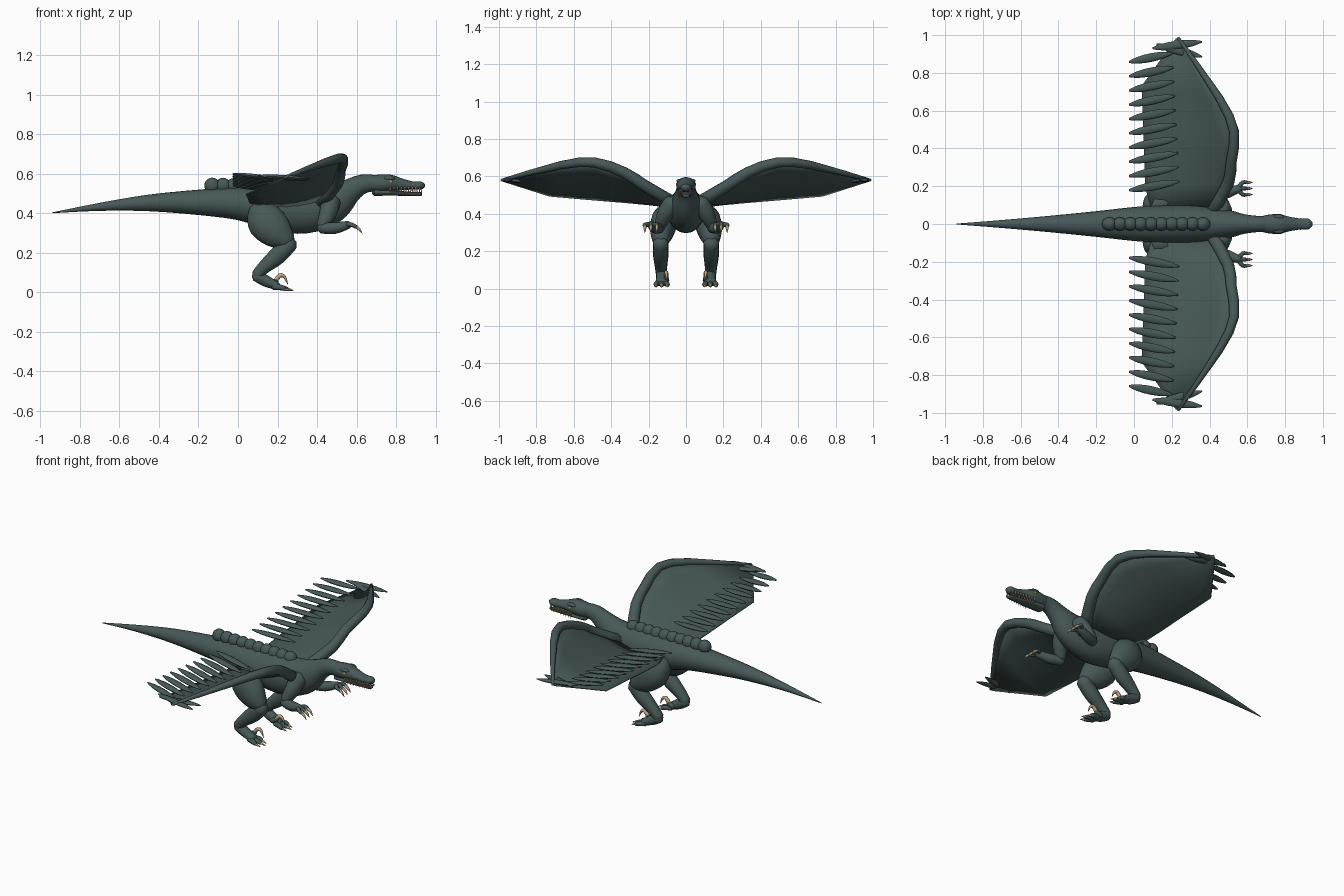
import bpy, bmesh, math
from mathutils import Vector

old = bpy.data.objects.get("Cube")
if old:
    bpy.data.objects.remove(old)


def material(name, rgb):
    m = bpy.data.materials.new(name)
    m.use_nodes = True
    m.diffuse_color = (*rgb, 1)
    m.node_tree.nodes["Principled BSDF"].inputs["Base Color"].default_value = (*rgb, 1)
    return m


HIDE = material("slate green hide", (.063, .1, .097))
BONE = material("tan claw", (.5, .36, .22))
EYE = material("amber eye", (.4, .25, .08))


def finish(name, bm, mat, angle=50):
    bmesh.ops.recalc_face_normals(bm, faces=bm.faces)
    mesh = bpy.data.meshes.new(name)
    bm.to_mesh(mesh)
    bm.free()
    mesh.materials.append(mat)
    ob = bpy.data.objects.new(name, mesh)
    bpy.context.collection.objects.link(ob)
    bpy.ops.object.select_all(action="DESELECT")
    ob.select_set(True)
    bpy.context.view_layer.objects.active = ob
    bpy.ops.object.shade_smooth_by_angle(angle=math.radians(angle))
    return ob


def smooth_path(pts, steps):
    """Catmull-Rom interpolation of (x, y, z, width, height) rows."""
    rows = [pts[0]] + list(pts) + [pts[-1]]
    out = []
    for i in range(1, len(rows) - 2):
        for s in range(steps):
            t = s / steps
            out.append([b + t / 2 * (c - a + t * (2*a - 5*b + 4*c - d + t * (3*(b - c) + d - a)))
                        for a, b, c, d in zip(*rows[i - 1:i + 3])])
    return out + [list(pts[-1])]


def loft(name, pts, mat=HIDE, ref=(0, 1, 0), sides=14, steps=3):
    """Elliptical tube through the rows; width lies along ref. Ends are rounded."""
    rows = smooth_path([p if len(p) == 5 else (*p, p[-1]) for p in pts], steps)
    centres = [Vector(r[:3]) for r in rows]
    rings = []
    bm = bmesh.new()

    def ring(c, t, w, h):
        a = Vector(ref)
        a = (a - t * a.dot(t)).normalized()
        b = t.cross(a)
        rings.append([bm.verts.new(c + a * math.cos(k) * w + b * math.sin(k) * h)
                      for k in (math.tau * j / sides for j in range(sides))])

    last = len(rows) - 1
    for i, (c, r) in enumerate(zip(centres, rows)):
        t = (centres[min(i + 1, last)] - centres[max(i - 1, 0)]).normalized()
        w, h = max(r[3], .001), max(r[4], .001)
        bulge = min(w, h) * .6
        if i == 0:
            ring(c - t * bulge, t, w * .45, h * .45)
        ring(c, t, w, h)
        if i == last:
            ring(c + t * bulge, t, w * .45, h * .45)
    for p, q in zip(rings, rings[1:]):
        for j in range(sides):
            k = (j + 1) % sides
            bm.faces.new((p[j], p[k], q[k], q[j]))
    bm.faces.new(rings[0])
    bm.faces.new(rings[-1])
    return finish(name, bm, mat)


def ball(name, centre, size, mat=HIDE):
    bm = bmesh.new()
    bmesh.ops.create_uvsphere(bm, u_segments=16, v_segments=10, radius=1)
    bmesh.ops.scale(bm, vec=size, verts=bm.verts)
    bmesh.ops.translate(bm, vec=centre, verts=bm.verts)
    return finish(name, bm, mat)


def central(name, rows):
    return loft(name, [(x, 0, z, w, h) for x, z, w, h in rows], sides=20)


# Tail, trunk and neck in one sweep
central("body", [(-.94, .402, .002, .002), (-.7, .432, .021, .02), (-.45, .452, .043, .042),
                 (-.2, .455, .068, .064), (0, .45, .09, .084), (.15, .43, .1, .106),
                 (.3, .418, .1, .122), (.42, .43, .09, .112), (.5, .465, .075, .093),
                 (.57, .515, .055, .062), (.63, .547, .045, .049), (.7, .553, .04, .04)])

# Head and jaws
central("skull", [(.66, .55, .036, .036), (.71, .55, .049, .045), (.77, .553, .052, .042),
                  (.82, .547, .039, .031), (.88, .54, .029, .021), (.92, .54, .029, .021),
                  (.935, .54, .02, .016)])
central("lower_jaw", [(.69, .507, .036, .02), (.77, .504, .036, .015),
                      (.86, .498, .025, .011), (.925, .497, .02, .01)])

# Row of rounded plates along the back
for i in range(10):
    ball("back_plate", (-.13 + i * .055, 0, .54 - .001 * i), (.04, .036, .04))


def wing(s):
    lead = [(.42, .07, .46), (.5, .22, .55), (.515, .33, .62), (.53, .49, .675),
            (.45, .67, .66), (.235, .985, .58)]
    rear = [(.1, .06, .45), (.06, .19, .45), (.055, .32, .46), (.05, .5, .475),
            (.04, .73, .495), (.22, .98, .575)]
    # Leading arm of the wing
    radii = (.035, .032, .03, .027, .022, .008)
    loft("wing_arm", [(x, y * s, z, r) for (x, y, z), r in zip(lead, radii)],
         ref=(0, 0, 1), sides=10, steps=2)
    # Sagging membrane between arm and trailing edge
    bm = bmesh.new()
    n = 6
    grid = []
    for a, b in zip(lead, rear):
        a, b = Vector(a), Vector(b)
        sag = .08 * (a - b).length
        row = []
        for k in range(n + 1):
            p = a.lerp(b, k / n)
            row.append(bm.verts.new((p.x, p.y * s, p.z - sag * math.sin(math.pi * k / n))))
        grid.append(row)
    for p, q in zip(grid, grid[1:]):
        for k in range(n):
            bm.faces.new((p[k], p[k + 1], q[k + 1], q[k]))
    skin = finish("wing_membrane", bm, HIDE)
    solid = skin.modifiers.new("thickness", "SOLIDIFY")
    solid.thickness = .006
    solid.offset = 0

    # Feathers crossing the trailing part
    def feather(start, end):
        a, b = Vector(start), Vector(end)
        rows = []
        for t, w in ((0, .006), (.2, .018), (.5, .023), (.8, .017), (1, .004)):
            p = a.lerp(b, t)
            rows.append((p.x, p.y * s, p.z, w, w * .5))
        loft("wing_feather", rows, sides=10, steps=2)

    for i in range(10):
        y = .19 + i * .0755
        z = .525 + i * .007
        feather((-.025, y - .012, z + .012), (.24 - i * .004, y + .035, z - .014))
    feather((.1, .93, .59), (.36, .965, .575))
    feather((.12, .95, .585), (.36, .885, .57))


def arm(s):
    loft("upper_arm", [(.47, .07 * s, .46, .05), (.455, .11 * s, .4, .045),
                       (.425, .14 * s, .335, .03)])
    loft("forearm", [(.42, .14 * s, .325, .028), (.49, .165 * s, .325, .03),
                     (.56, .188 * s, .342, .02)])
    for d in (-1, 0, 1):
        y = (.188 + d * .032) * s
        loft("finger", [(.55, .188 * s, .342, .014), (.575, y, .342, .011),
                        (.598, y, .33, .009)], sides=8)
        loft("finger_claw", [(.592, y, .334, .009), (.612, y, .32, .007),
                             (.628, y, .298, .001)], BONE, sides=8)


def leg(s):
    loft("thigh", [(.1, .085 * s, .41, .06, .065), (.14, .115 * s, .36, .072, .098),
                   (.2, .13 * s, .3, .062, .085), (.255, .135 * s, .255, .042, .045)])
    loft("shin", [(.265, .135 * s, .25, .042), (.2, .135 * s, .185, .042, .046),
                  (.13, .134 * s, .125, .034), (.095, .132 * s, .085, .03)])
    loft("foot", [(.092, .132 * s, .085, .03), (.14, .13 * s, .058, .03),
                  (.2, .13 * s, .03, .034, .02)])
    for d in (-1, 0, 1):
        y = (.13 + d * .03) * s
        tip = .25 - abs(d) * .015
        loft("toe", [(.18, (.13 + d * .016) * s, .03, .017), (.22, y, .024, .014),
                     (tip, y, .016, .01)], sides=8)
        loft("toe_claw", [(tip, y, .017, .008), (tip + .03, y, .008, .002)], BONE, sides=8)
    # Raised hooked claw on the inner toe
    y = .105 * s
    loft("hook_toe", [(.16, y, .045, .016), (.195, y, .058, .013)], sides=8)
    loft("hook_claw", [(.185, y, .052, .011), (.212, y, .085, .011),
                       (.235, y, .078, .008), (.252, y, .04, .001)], BONE, sides=8)


def face(s):
    ball("brow", (.765, .037 * s, .576), (.03, .014, .01))
    ball("eye", (.772, .046 * s, .559), (.011, .008, .009), EYE)
    # Teeth hanging over the lower jaw, with shorter ones rising between
    for i in range(9):
        x = .77 + i * .0185
        y = (.043 - i * .0023) * s
        loft("upper_tooth", [(x, y * .92, .529, .005), (x, y, .493, .001)],
             BONE, sides=6, steps=1)
        loft("lower_tooth", [(x + .009, y * .85, .502, .004), (x + .009, y * .9, .522, .001)],
             BONE, sides=6, steps=1)


for side in (1, -1):
    wing(side)
    arm(side)
    leg(side)
    face(side)
